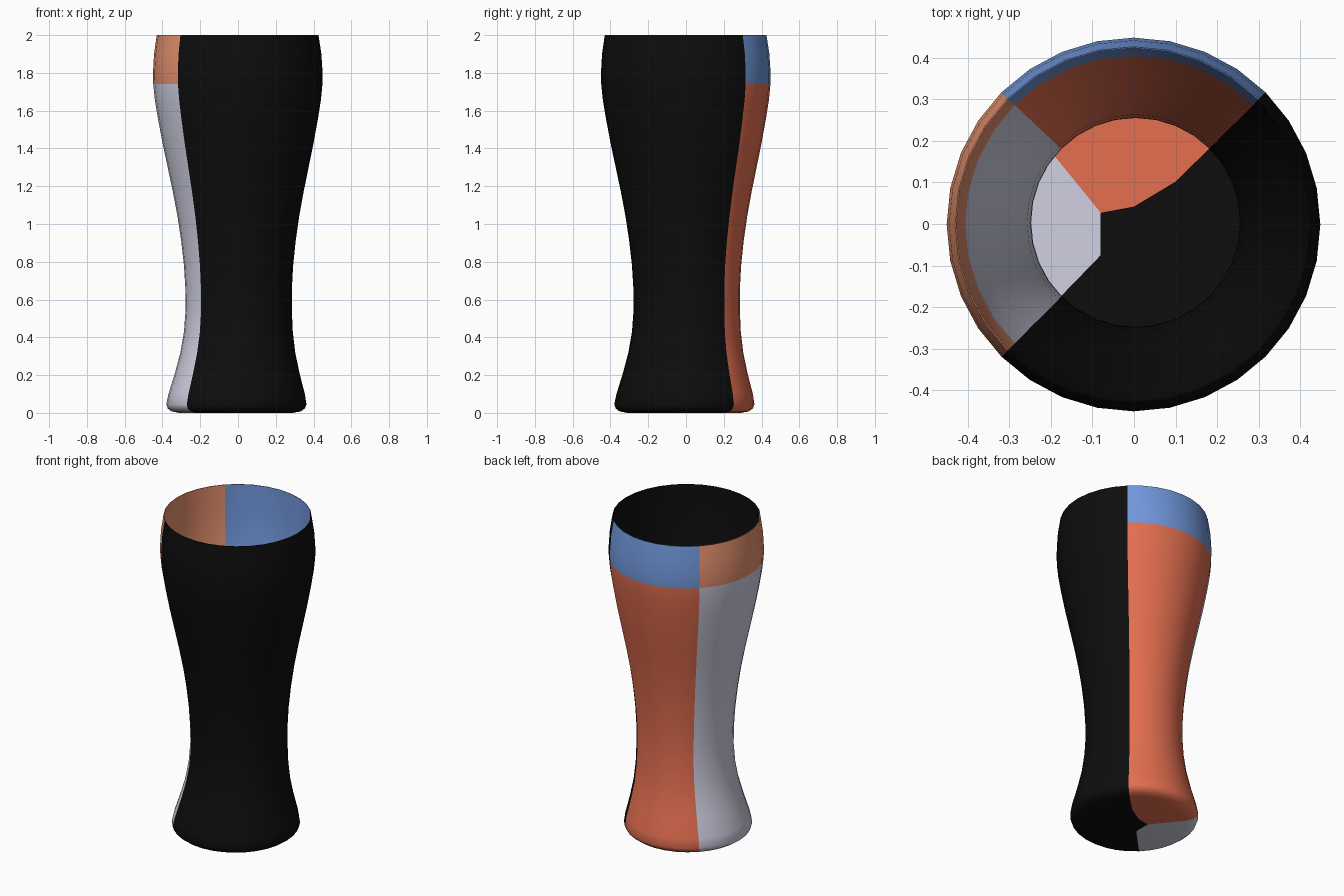
import bpy, bmesh, math

if "Cube" in bpy.data.objects:
    bpy.data.objects.remove(bpy.data.objects["Cube"])

SIDES = 32

def material(name, rgb):
    m = bpy.data.materials.new(name)
    lin = [((c / 255 + 0.055) / 1.055) ** 2.4 if c > 10 else c / 255 / 12.92 for c in rgb]
    m.diffuse_color = (*lin, 1)
    m.use_nodes = True
    m.node_tree.nodes["Principled BSDF"].inputs["Base Color"].default_value = m.diffuse_color
    return m

mats = [material("black", (13, 13, 13)), material("red_orange", (228, 111, 80)),
        material("pale_grey", (208, 208, 226)), material("blue", (113, 152, 220)),
        material("tan_orange", (232, 147, 112))]
BLACK, RED, GREY, BLUE, TAN = range(5)

# Profiles as (radius, height), bottom to top
outer = [(.30, 0), (.342, .008), (.363, .024), (.371, .045), (.361, .10), (.330, .21),
         (.304, .32), (.288, .43), (.281, .55), (.282, .66), (.289, .78), (.303, .91),
         (.322, 1.04), (.346, 1.17), (.373, 1.30), (.400, 1.43), (.424, 1.56),
         (.440, 1.66), (.448, 1.74), (.449, 1.80), (.443, 1.90), (.428, 2.0)]
inner = [(.325, .06), (.30, .21), (.262, .43), (.251, .55), (.252, .66), (.260, .78),
         (.275, .91), (.295, 1.04), (.320, 1.17), (.347, 1.30), (.375, 1.43),
         (.405, 1.58), (.420, 1.74), (.424, 1.86), (.425, 2.0)]

def lean(z):
    # the glass leans very slightly at the foot
    if z < 0.5:
        return -.010 + .014 * z / .5
    return .004 - .006 * (z - .5) / 1.5

def ring(bm, r, z):
    o = lean(z)
    return [bm.verts.new((o + r * math.cos(math.tau * i / SIDES),
                          o + r * math.sin(math.tau * i / SIDES), z)) for i in range(SIDES)]

def sector_colour(i, band):
    if 4 <= i < 12:
        return BLUE if band else RED
    if 12 <= i < 20:
        return TAN if band else GREY
    return BLACK

def wall(bm, rings, band_z, flip):
    for a, b in zip(rings, rings[1:]):
        for i in range(SIDES):
            j = (i + 1) % SIDES
            q = [a[i], a[j], b[j], b[i]]
            f = bm.faces.new(q[::-1] if flip else q)
            f.material_index = sector_colour(i, a[0].co.z >= band_z - 1e-4)

def floor(bm, rim, up):
    # three patches meeting off centre
    z = rim[0].co.z
    hub, low, c1, c2 = [bm.verts.new((x, y, z)) for x, y in
                        ((-.08, .027), (-.08, -.075), (.0, .042), (.1, .102))]
    patches = [(RED, rim[4:13] + [hub, c1, c2]),
               (GREY, rim[12:21] + [low, hub]),
               (BLACK, rim[20:] + rim[:5] + [c2, c1, hub, low])]
    for colour, loop in patches:
        f = bm.faces.new(loop if up else loop[::-1])
        f.material_index = colour

bm = bmesh.new()
out_rings = [ring(bm, r, z) for r, z in outer]
in_rings = [ring(bm, r, z) for r, z in inner]
wall(bm, out_rings, 1.74, False)          # outside
wall(bm, in_rings, 1.58, True)            # inside
wall(bm, [out_rings[-1], in_rings[-1]], 1.74, False)  # thin lip
floor(bm, out_rings[0], False)            # underside
floor(bm, in_rings[0], True)              # inner floor

mesh = bpy.data.meshes.new("drinking_glass")
bm.to_mesh(mesh)
bm.free()
for m in mats:
    mesh.materials.append(m)
glass = bpy.data.objects.new("drinking_glass", mesh)
bpy.context.collection.objects.link(glass)
bpy.context.view_layer.objects.active = glass
glass.select_set(True)
bpy.ops.object.shade_smooth_by_angle(angle=math.radians(40))
